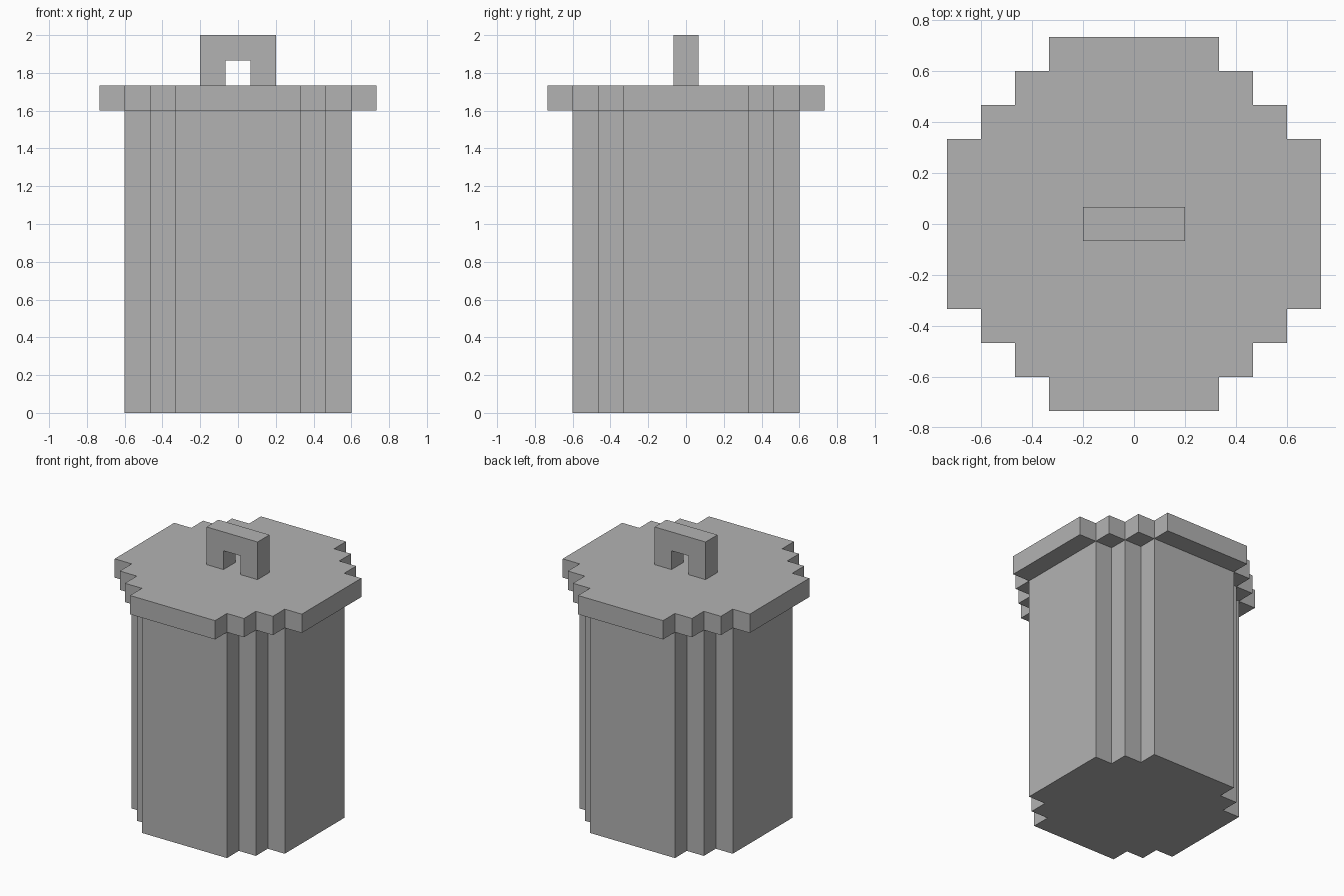
import bpy
import bmesh
from mathutils import Vector

cube = bpy.data.objects.get("Cube")
if cube:
    bpy.data.objects.remove(cube, do_unlink=True)

U = 2 / 15  # one block of the stepped grid

grey = bpy.data.materials.new("mid_grey")
grey.use_nodes = True
colour = (0.448, 0.448, 0.448, 1)
grey.diffuse_color = colour
grey.node_tree.nodes["Principled BSDF"].inputs["Base Color"].default_value = colour


def extrude_profile(name, points, direction):
    """Turn a closed outline, in block units, into a flat-sided solid."""
    bm = bmesh.new()
    face = bm.faces.new([bm.verts.new(Vector(p) * U) for p in points])
    result = bmesh.ops.extrude_face_region(bm, geom=[face], use_keep_orig=True)
    moved = [g for g in result["geom"] if isinstance(g, bmesh.types.BMVert)]
    bmesh.ops.translate(bm, verts=moved, vec=Vector(direction) * U)
    bmesh.ops.recalc_face_normals(bm, faces=bm.faces)
    mesh = bpy.data.meshes.new(name)
    bm.to_mesh(mesh)
    bm.free()
    mesh.materials.append(grey)
    obj = bpy.data.objects.new(name, mesh)
    bpy.context.collection.objects.link(obj)
    return obj


def stepped_round(steps, z):
    """Blocky circle: one staircase corner, turned through four quarters."""
    corner = []
    for i in range(steps + 1):
        corner.append((2.5 + steps - i, 2.5 + i))
        if i < steps:
            corner.append((1.5 + steps - i, 2.5 + i))
    outline = []
    for _ in range(4):
        outline += [(x, y, z) for x, y in corner]
        corner = [(-y, x) for x, y in corner]
    return outline


# Bin body and its wider lid
extrude_profile("bin_body", stepped_round(2, 0), (0, 0, 12))
extrude_profile("bin_lid", stepped_round(3, 12), (0, 0, 1))

# Arched lid handle
arch = [(-1.5, 13), (-1.5, 15), (1.5, 15), (1.5, 13),
        (0.5, 13), (0.5, 14), (-0.5, 14), (-0.5, 13)]
extrude_profile("lid_handle", [(x, -0.5, z) for x, z in arch], (0, 1, 0))
